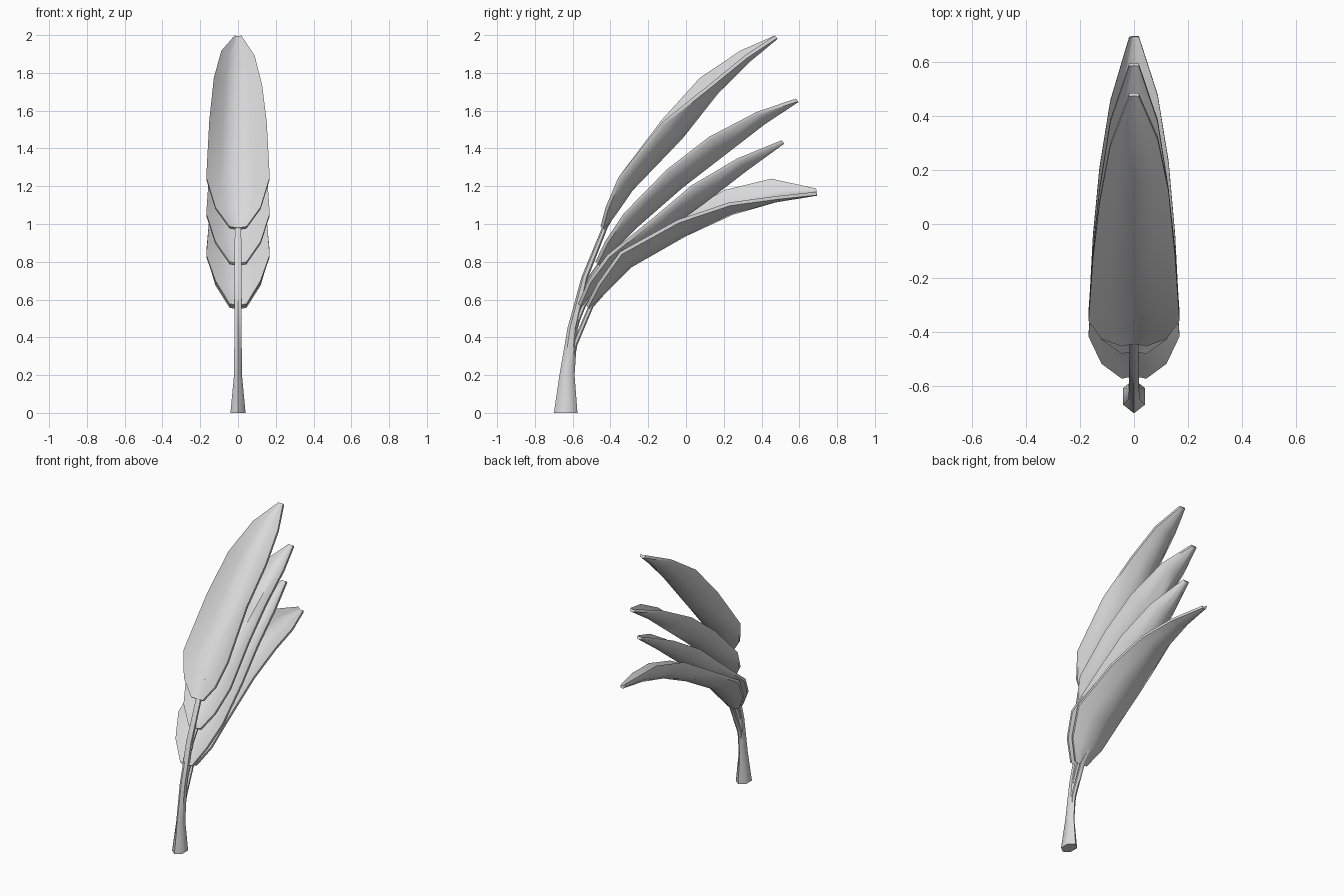
import bpy, bmesh, math
from mathutils import Vector

if "Cube" in bpy.data.objects:
    bpy.data.objects.remove(bpy.data.objects["Cube"])

grey = bpy.data.materials.new("plain_grey")
grey.diffuse_color = (0.7, 0.7, 0.7, 1)
grey.use_nodes = True
grey.node_tree.nodes["Principled BSDF"].inputs["Base Color"].default_value = grey.diffuse_color


def finish(bm, name, angle=50):
    bmesh.ops.recalc_face_normals(bm, faces=bm.faces)
    me = bpy.data.meshes.new(name)
    bm.to_mesh(me)
    bm.free()
    me.materials.append(grey)
    ob = bpy.data.objects.new(name, me)
    bpy.context.collection.objects.link(ob)
    bpy.ops.object.select_all(action='DESELECT')
    ob.select_set(True)
    bpy.context.view_layer.objects.active = ob
    bpy.ops.object.shade_smooth_by_angle(angle=math.radians(angle))
    return ob


def tube(name, rings):
    """Six-sided stalk; each ring is (y, z, half width x, half depth y)."""
    bm = bmesh.new()
    loops = []
    for y, z, rx, ry in rings:
        loops.append([bm.verts.new((rx * math.sin(k * math.pi / 3) / 0.866,
                                    y + ry * math.cos(k * math.pi / 3), z)) for k in range(6)])
    for a, b in zip(loops, loops[1:]):
        for k in range(6):
            bm.faces.new((a[k], a[(k + 1) % 6], b[(k + 1) % 6], b[k]))
    bm.faces.new(loops[0])
    bm.faces.new(loops[-1])
    finish(bm, name)


WIDTH = [.045, .12, .168, .152, .128, .088, .018]
SECTION = [(-1, 1), (-.55, .38), (0, 0), (.55, .38), (1, 1)]
THICK = 0.018


def leaf(name, mid, lift_l, lift_r):
    """Trough-shaped blade: midrib path in y/z, with edges lifted off it."""
    bm = bmesh.new()
    top, bot = [], []
    for i, (y, z) in enumerate(mid):
        a, b = mid[max(i - 1, 0)], mid[min(i + 1, len(mid) - 1)]
        t = Vector((0, b[0] - a[0], b[1] - a[1])).normalized()
        n = Vector((0, -t.z, t.y))
        rows = ([], [])
        for f, l in SECTION:
            lift = lift_l[i] if f < 0 else lift_r[i]
            p = Vector((f * WIDTH[i], y, z)) + n * lift * l
            rows[0].append(bm.verts.new(p + n * THICK))
            rows[1].append(bm.verts.new(p))
        top.append(rows[0])
        bot.append(rows[1])
    m = len(SECTION)
    for i in range(len(mid) - 1):
        for k in range(m - 1):
            for g in (top, bot):
                bm.faces.new((g[i][k], g[i][k + 1], g[i + 1][k + 1], g[i + 1][k]))
        for k in (0, m - 1):
            bm.faces.new((top[i][k], top[i + 1][k], bot[i + 1][k], bot[i][k]))
    for i in (0, -1):
        for k in range(m - 1):
            bm.faces.new((top[i][k], top[i][k + 1], bot[i][k + 1], bot[i][k]))
    finish(bm, name)


# Main stem and the leaf stalks branching from it
tube("main_stem", [(-.637, 0, .04, .0625), (-.63, .2, .021, .04), (-.6, .45, .019, .027),
                   (-.535, .72, .018, .018), (-.43, .98, .017, .015), (-.36, 1.09, .006, .008)])
tube("second_stalk", [(-.56, .6, .012, .012), (-.51, .71, .014, .014),
                      (-.455, .79, .014, .014), (-.38, .87, .006, .008)])
tube("third_stalk", [(-.60, .4, .012, .014), (-.575, .49, .014, .014),
                     (-.54, .575, .014, .014), (-.47, .67, .006, .008)])
tube("fourth_stalk", [(-.60, .3, .012, .014), (-.59, .36, .014, .015),
                      (-.505, .56, .014, .014), (-.42, .65, .006, .008)])

# Four leaves, highest to lowest
leaf("top_leaf",
     [(-.43, .97), (-.37, 1.05), (-.28, 1.18), (-.02, 1.45), (.17, 1.69), (.34, 1.86), (.485, 1.98)],
     [.01, .05, .085, .13, .11, .06, .005], [.01, .05, .085, .12, .05, .025, .005])
leaf("second_leaf",
     [(-.46, .78), (-.38, .86), (-.26, .98), (-.02, 1.19), (.2, 1.36), (.42, 1.53), (.595, 1.645)],
     [.01, .05, .085, .11, .11, .06, .005], [.01, .05, .085, .11, .11, .06, .005])
leaf("third_leaf",
     [(-.55, .56), (-.47, .66), (-.36, .77), (-.12, .95), (.1, 1.11), (.32, 1.28), (.52, 1.425)],
     [.01, .045, .07, .08, .1, .065, .005], [.01, .045, .07, .08, .1, .065, .005])
leaf("lowest_leaf",
     [(-.51, .55), (-.42, .64), (-.29, .77), (0, .935), (.25, 1.05), (.48, 1.115), (.695, 1.15)],
     [.01, .05, .085, .09, .12, .11, .02], [.01, .05, .085, .08, .05, .015, .003])
